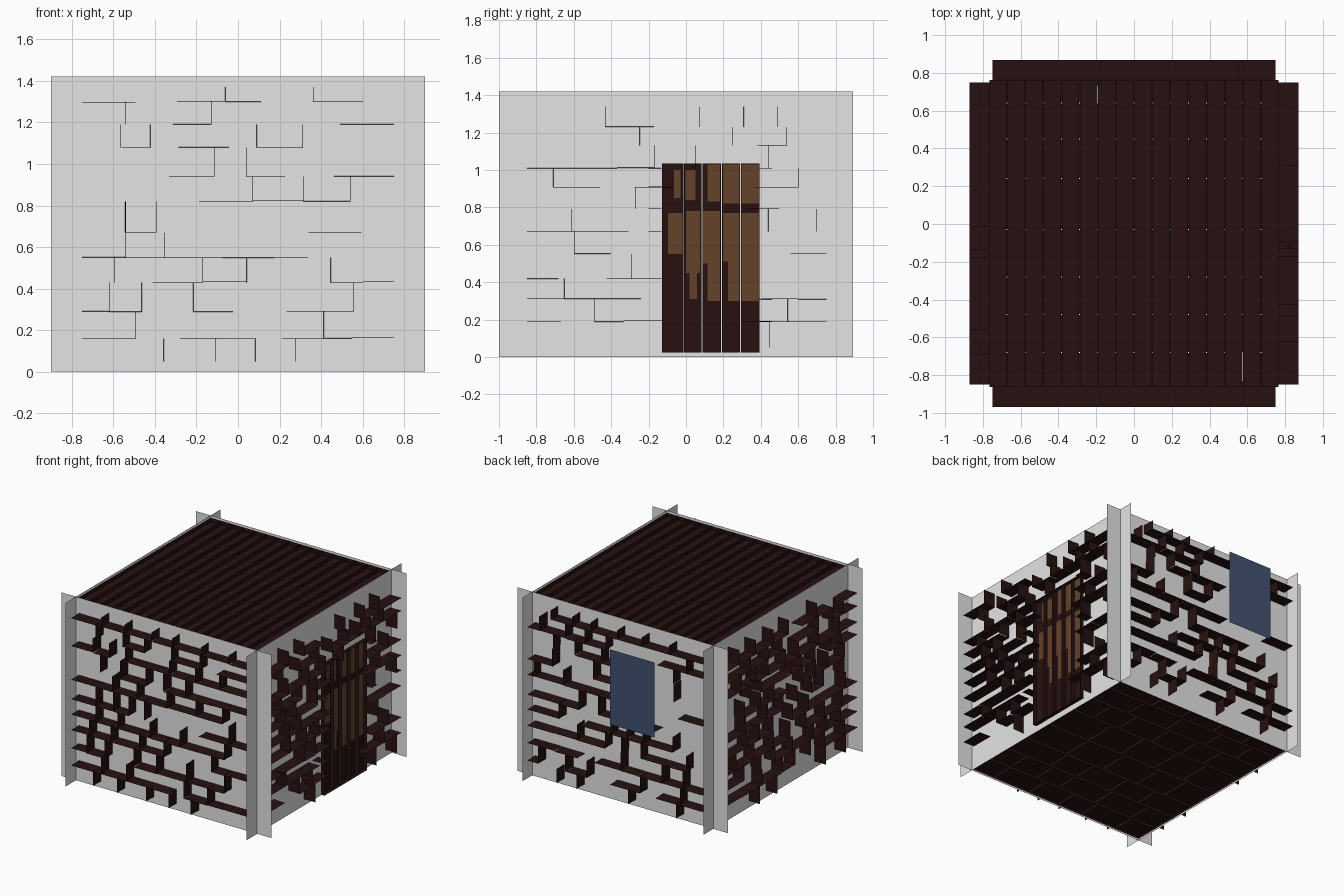
import bpy, bmesh, math, random

if "Cube" in bpy.data.objects:
    bpy.data.objects.remove(bpy.data.objects["Cube"])

random.seed(11)


def material(name, rgb):
    m = bpy.data.materials.new(name)
    m.diffuse_color = (*rgb, 1)
    m.use_nodes = True
    m.node_tree.nodes["Principled BSDF"].inputs["Base Color"].default_value = m.diffuse_color
    return m


GREY = material("plaster grey", (0.78, 0.78, 0.78))
DARK = material("dark red brown", (0.02, 0.0055, 0.0055))
BROWN = material("door brown", (0.125, 0.054, 0.023))
BLUE = material("night blue", (0.055, 0.085, 0.165))


def make(name, quads, mat):
    """One object from a list of four-corner faces."""
    bm = bmesh.new()
    for q in quads:
        bm.faces.new([bm.verts.new(p) for p in q])
    me = bpy.data.meshes.new(name)
    bm.to_mesh(me)
    bm.free()
    me.materials.append(mat)
    ob = bpy.data.objects.new(name, me)
    bpy.context.collection.objects.link(ob)
    return ob


def tray(x0, x1, y0, y1, z_face, z_rim):
    """Open-backed slab: one face and four rim sides."""
    c = [(x0, y0), (x1, y0), (x1, y1), (x0, y1)]
    quads = [[(*p, z_face) for p in c]]
    for a, b in zip(c, c[1:] + c[:1]):
        quads.append([(*a, z_face), (*b, z_face), (*b, z_rim), (*a, z_rim)])
    return quads


# Each wall maps (along, outward depth, height) to space
WALLS = {
    "front": (lambda u, d, z: (u, -0.873 - d, z), -0.9, 0.9),
    "back": (lambda u, d, z: (u, 0.772 + d, z), -0.9, 0.9),
    "right": (lambda u, d, z: (0.775 + d, u, z), -1.0, 0.893),
    "left": (lambda u, d, z: (-0.775 - d, u, z), -1.0, 0.893),
}
ROWS = {
    "front": [0.05, 0.16, 0.29, 0.43, 0.55, 0.67, 0.82, 0.94, 1.08, 1.19, 1.30, 1.37],
    "right": [0.05, 0.19, 0.31, 0.42, 0.55, 0.67, 0.79, 0.91, 1.01, 1.13, 1.23, 1.34],
}
ROWS["back"], ROWS["left"] = ROWS["front"], ROWS["right"]
# Openings: door in the right wall, window in the back wall
HOLES = {"right": (-0.13, 0.39, 0.0, 1.04), "back": (-0.43, -0.05, 0.70, 1.28)}
IN, OUT = -0.04, 0.097


def stones(wall, at, u0, u1):
    """Stone faces inside, with stone sides poking out through the plaster."""
    quads = []
    hole = HOLES.get(wall)

    def blocked(a, b, z):
        return hole and hole[0] < (a + b) / 2 < hole[1] and hole[2] < z < hole[3]

    def ledge(a, b, z):
        t = random.uniform(-0.004, 0.004)
        if not blocked(a, b, z):
            quads.append([at(a, IN, z), at(b, IN, z), at(b, OUT, z + t), at(a, OUT, z + t)])

    def upright(u, za, zb):
        t = random.uniform(-0.004, 0.004)
        if not blocked(u, u, (za + zb) / 2):
            quads.append([at(u, IN, za), at(u, IN, zb), at(u + t, OUT, zb), at(u + t, OUT, za)])

    rows = ROWS[wall]
    for i, (za, zb) in enumerate(zip(rows, rows[1:])):
        joints = [u0]
        while joints[-1] < u1 - 0.3:
            joints.append(joints[-1] + random.uniform(0.13, 0.26))
        joints.append(u1)
        for a, b in zip(joints, joints[1:]):
            g = 0.004
            if not blocked(a, b, (za + zb) / 2):
                quads.append([at(a + g, IN, za + g), at(b - g, IN, za + g),
                              at(b - g, IN, zb - g), at(a + g, IN, zb - g)])
            if i and random.random() < 0.72:
                ledge(a, b, za)
            if a > u0 and random.random() < 0.8:
                upright(a, za, zb)
    if wall == "right":  # stone ends around the door
        for z in rows[1:9]:
            for a, b in ((-0.2, -0.13), (0.39, 0.46)):
                if random.random() < 0.6:
                    ledge(a, b, z)
    return quads


for wall, (at, a, b) in WALLS.items():
    make(wall + "_wall", [[at(a, 0, 0), at(b, 0, 0), at(b, 0, 1.42), at(a, 0, 1.42)]], GREY)
    u0 = -0.75 if wall in ("front", "back") else -0.85
    make(wall + "_wall_stones", stones(wall, at, u0, 0.75), DARK)

# Ceiling of sixteen planks running front to back
planks = []
pitch = 1.536 / 16
for i in range(16):
    x = -0.768 + i * pitch
    planks += tray(x + 0.002, x + pitch - 0.002, -0.862, 0.762, 1.378, 1.408)
make("ceiling_planks", planks, DARK)

# Floor of stone tiles in rows
tiles = []
rows = [-0.865, -0.68, -0.48, -0.28, -0.03, 0.24, 0.45, 0.64, 0.765]
for ya, yb in zip(rows, rows[1:]):
    x = -0.768
    while x < 0.768:
        w = random.uniform(0.2, 0.36)
        x1 = x + w if x + w < 0.62 else 0.768
        tiles += tray(x + 0.002, x1 - 0.002, ya + 0.003, yb - 0.003, 0.022, 0.004)
        x = x1
make("floor_tiles", tiles, DARK)

# Door: five planks with rims, facing outwards on the right wall
edges = [-0.13, -0.012, 0.085, 0.19, 0.292, 0.395]
door = []
for ya, yb in zip(edges, edges[1:]):
    for q in tray(ya + 0.002, yb - 0.002, 0.025, 1.035, 0.80, 0.83):
        door.append([(d, y, z) for y, z, d in q])
make("door_planks", door, DARK)

# Bare wood showing on each plank: (left, right, bottom, top)
patches = [
    (-0.065, -0.03, 0.85, 1.0), (-0.095, -0.02, 0.55, 0.77),
    (-0.003, 0.05, 0.84, 1.0), (0.0, 0.075, 0.45, 0.78), (0.02, 0.06, 0.31, 0.45),
    (0.115, 0.182, 0.83, 1.03), (0.092, 0.182, 0.50, 0.78), (0.115, 0.182, 0.30, 0.50),
    (0.198, 0.286, 0.82, 1.03), (0.198, 0.286, 0.51, 0.77), (0.225, 0.286, 0.30, 0.51),
    (0.298, 0.39, 0.82, 1.03), (0.298, 0.39, 0.30, 0.77),
]
make("door_bare_wood", [[(0.803, a, z0), (0.803, b, z0), (0.803, b, z1), (0.803, a, z1)]
                        for a, b, z0, z1 in patches], BROWN)

# Night sky panel behind the back wall
make("window_sky_panel", [[(-0.43, 0.998, 0.70), (-0.05, 0.998, 0.70),
                           (-0.05, 0.998, 1.28), (-0.43, 0.998, 1.28)]], BLUE)
